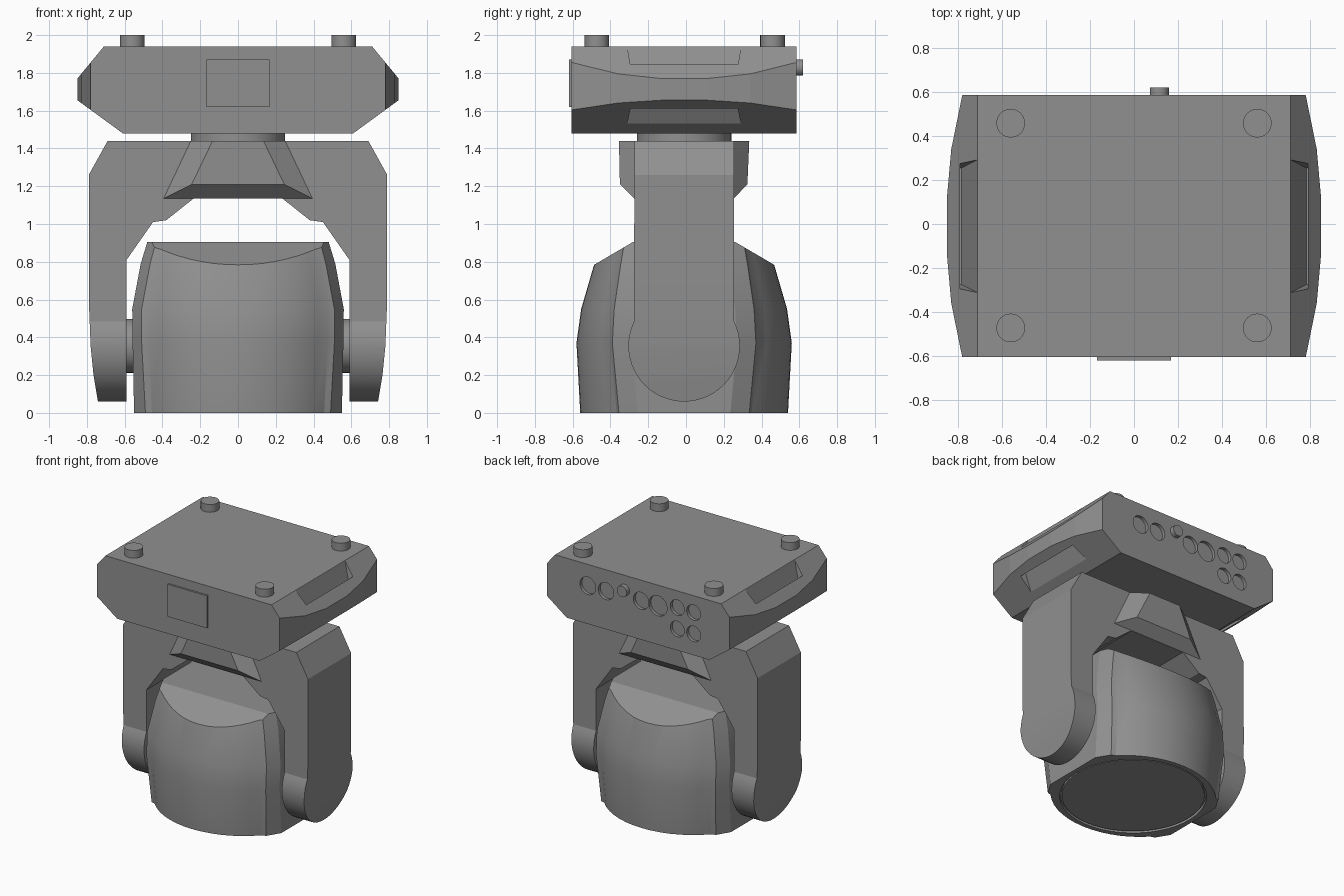
import bpy, bmesh, math
from mathutils import Matrix, Vector

if "Cube" in bpy.data.objects:
    bpy.data.objects.remove(bpy.data.objects["Cube"])

CY = -0.01  # shared y of every centre line

dark = bpy.data.materials.new('dark_grey')
dark.diffuse_color = (.28, .28, .28, 1)
dark.use_nodes = True
dark.node_tree.nodes["Principled BSDF"].inputs["Base Color"].default_value = dark.diffuse_color


def finish(name, bm, smooth=None):
    bmesh.ops.recalc_face_normals(bm, faces=bm.faces)
    me = bpy.data.meshes.new(name)
    bm.to_mesh(me)
    bm.free()
    me.materials.append(dark)
    ob = bpy.data.objects.new(name, me)
    bpy.context.collection.objects.link(ob)
    if smooth:
        smooth_by_angle(ob, smooth)
    return ob


def smooth_by_angle(ob, deg):
    bpy.ops.object.select_all(action='DESELECT')
    ob.select_set(True)
    bpy.context.view_layer.objects.active = ob
    bpy.ops.object.shade_smooth_by_angle(angle=math.radians(deg))


def loft_bm(rings):
    bm = bmesh.new()
    vs = [[bm.verts.new(p) for p in r] for r in rings]
    n = len(rings[0])
    for a, b in zip(vs, vs[1:]):
        for i in range(n):
            j = (i + 1) % n
            bm.faces.new((a[i], a[j], b[j], b[i]))
    bm.faces.new(vs[0])
    bm.faces.new(vs[-1])
    bmesh.ops.recalc_face_normals(bm, faces=bm.faces)
    return bm


def loft(name, rings):
    return finish(name, loft_bm(rings))


def cyl(name, centre, r, depth, axis='Z', seg=32):
    bm = bmesh.new()
    rot = {'Z': Matrix(), 'X': Matrix.Rotation(math.pi / 2, 4, 'Y'),
           'Y': Matrix.Rotation(math.pi / 2, 4, 'X')}[axis]
    bmesh.ops.create_cone(bm, cap_ends=True, segments=seg, radius1=r, radius2=r,
                          depth=depth, matrix=Matrix.Translation(centre) @ rot)
    return finish(name, bm, 30)


def boolean(ob, cutter, op='DIFFERENCE'):
    m = ob.modifiers.new('cut', 'BOOLEAN')
    m.operation, m.object, m.solver = op, cutter, 'EXACT'
    bpy.context.view_layer.update()
    me = bpy.data.meshes.new_from_object(ob.evaluated_get(bpy.context.evaluated_depsgraph_get()))
    ob.modifiers.clear()
    ob.data = me
    bpy.data.objects.remove(cutter)


def mirrored(half):
    return half + [(-x, z) for x, z in reversed(half)]


# Base housing: chamfered section whose ends bulge along y
rings = []
for y, x in [(-.605, .78), (-.36, .83), (-.135, .85), (.115, .85), (.34, .83), (.585, .78)]:
    half = [(.71, 1.94), (x, 1.94 - 1.21 * (x - .71)), (x, 1.48 + .73 * (x - .61)), (.61, 1.48)]
    rings.append([(px, y, pz) for px, pz in mirrored(half)])
base = loft('base_housing', rings)

# Wedge-shaped hand grips cut into the sloped ends, narrowing inwards
for s in (-1, 1):
    for (z_in, x_in), (z_out, x_out) in [((1.73, .783), (1.96, .704)), ((1.70, .784), (1.51, .668))]:
        boolean(base, loft('grip_cutter', [
            [(s * x, CY - w, z), (s * x, CY + w, z), (s * .79, CY + w, z), (s * .79, CY - w, z)]
            for x, z, w in [(x_in, z_in, .265), (x_out, z_out, .305)]]))

# Rear sockets
for x, z, r in [(.43, 1.775, .068), (.275, 1.775, .066), (-.025, 1.78, .066), (-.17, 1.78, .078),
                (-.335, 1.81, .06), (-.475, 1.81, .06), (-.335, 1.645, .06), (-.475, 1.645, .06)]:
    boolean(base, cyl('socket_cutter', (x, .585, z), r, .05, 'Y', 24))
cyl('rear_knob', (.115, .595, 1.828), .043, .05, 'Y', 24)

# Front display panel
bm = bmesh.new()
bmesh.ops.create_cube(bm, size=1, matrix=Matrix.Translation((0, -.605, 1.745)) @
                      Matrix.Diagonal((.335, .03, .25, 1)))
finish('display_panel', bm)

# Feet and swivel neck
for x in (-.56, .56):
    for y in (-.472, .458):
        cyl('foot', (x, y, 1.965), .065, .07)
cyl('swivel_neck', (0, CY, 1.46), .25, .06, 'Z', 48)

# Yoke: front profile intersected with a round-ended side profile
half = [(.69, 1.44), (.79, 1.26), (.79, .6), (.78, .35), (.765, .2), (.74, .05),
        (.59, .05), (.59, .81), (.45, 1.01), (.38, 1.02), (.235, 1.135)]
yoke = loft('yoke', [[(x, y, z) for x, z in mirrored(half)] for y in (-.35, .33)])
a0 = math.asin(.13 / .295)
side = [(CY + .295 * math.cos(a), .355 + .295 * math.sin(a))
        for a in [a0 - i * (math.pi + 2 * a0) / 36 for i in range(37)]]
side = [(CY + .263, 1.6)] + side + [(CY - .263, 1.6)]
boolean(yoke, loft('yoke_side', [[(x, y, z) for y, z in side] for x in (-1, 1)]), 'INTERSECT')
smooth_by_angle(yoke, 20)

# Wedge block in the middle of the yoke
outer = mirrored([(.25, 1.44), (.395, 1.135)])
inner = mirrored([(.135, 1.44), (.245, 1.21)])


def wedge_ring(prof, y_top, y_low):
    return [(x, y_top if z > 1.4 else y_low, z) for x, z in prof]


loft('yoke_wedge', [wedge_ring(inner, -.355, -.35), wedge_ring(outer, -.273, -.273),
                    wedge_ring(outer, .253, .253), wedge_ring(inner, .335, .325)])

# Lamp head: curved front and back between two bevelled flat sides
rings = []
for z, r, ys, x1, x2 in [(0, .55, .345, .49, .55), (.37, .57, .38, .51, .558),
                         (.55, .545, .37, .51, .56), (.79, .475, .335, .465, .515),
                         (.905, .425, .315, .435, .48)]:
    a = math.acos((ys + .012) / r)
    rx = .93 * x1 / math.sin(a)
    front = [(rx * math.sin(t), -r * math.cos(t)) for t in
             [-a + 2 * a * i / 14 for i in range(15)]]
    fr = [(-x2, -ys + .1), (-x1, -ys)] + front + [(x1, -ys), (x2, -ys + .1)]
    ring = fr + [(-x, -y) for x, y in fr]
    rings.append([(x, y + CY, z) for x, y in ring])
bm = loft_bm(rings)
for s in (-1, 1):  # sloping roof cuts
    bmesh.ops.bisect_plane(bm, geom=bm.verts[:] + bm.edges[:] + bm.faces[:],
                           plane_co=Vector((0, CY + s * .27, .905)),
                           plane_no=Vector((0, s * .12, .205)).normalized(),
                           clear_outer=True)
    bmesh.ops.holes_fill(bm, edges=[e for e in bm.edges if e.is_boundary])
head = finish('lamp_head', bm)
boolean(head, cyl('lens_cutter', (0, CY, 0), .515, .05, 'Z', 48))
smooth_by_angle(head, 20)
cyl('lens', (0, CY, .02), .5, .03, 'Z', 48)

# Tilt pivots
for s in (-1, 1):
    cyl('tilt_pivot', (s * .56, CY, .355), .143, .12, 'X')
